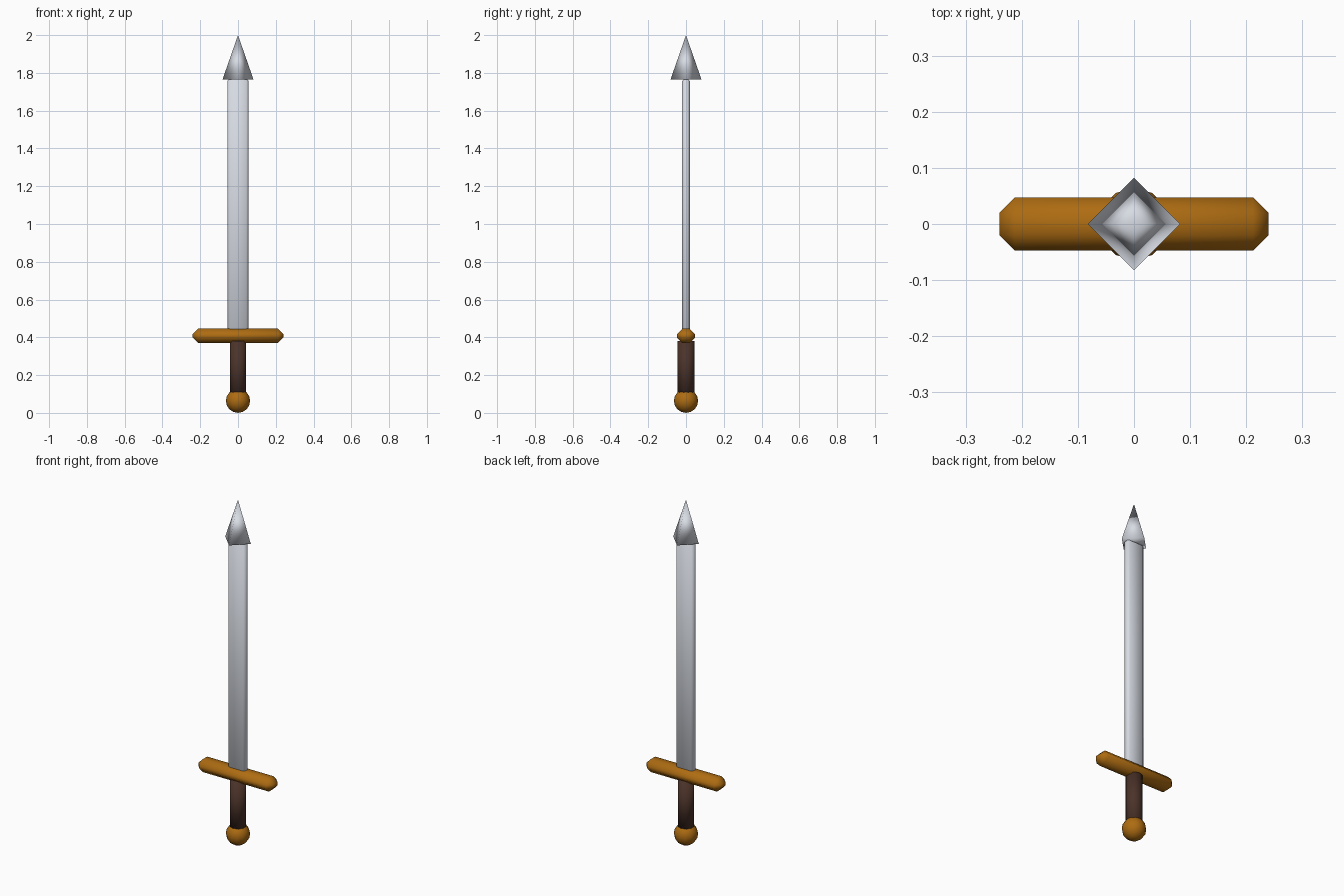
import bpy
import bmesh
from mathutils import Matrix

cube = bpy.data.objects.get("Cube")
if cube:
    bpy.data.objects.remove(cube, do_unlink=True)


def material(name, rgb):
    mat = bpy.data.materials.new(name)
    mat.use_nodes = True
    mat.diffuse_color = (*rgb, 1)
    mat.node_tree.nodes["Principled BSDF"].inputs["Base Color"].default_value = (*rgb, 1)
    return mat


steel = material("steel", (0.68, 0.71, 0.77))
gold = material("dark gold", (0.42, 0.15, 0.006))
leather = material("brown leather", (0.07, 0.032, 0.022))


def finish(name, bm, mat, z):
    """Turn a bmesh into a fully smooth object at height z."""
    bmesh.ops.recalc_face_normals(bm, faces=bm.faces)
    for face in bm.faces:
        face.smooth = True
    mesh = bpy.data.meshes.new(name)
    bm.to_mesh(mesh)
    bm.free()
    mesh.materials.append(mat)
    obj = bpy.data.objects.new(name, mesh)
    obj.location.z = z
    bpy.context.collection.objects.link(obj)
    return obj


def chamfered_box(name, size, chamfer, mat, z):
    bm = bmesh.new()
    bmesh.ops.create_cube(bm, size=1, matrix=Matrix.Diagonal((*size, 1)))
    bmesh.ops.bevel(bm, geom=bm.edges[:], offset=chamfer, segments=1,
                    affect='EDGES', profile=0.5)
    return finish(name, bm, mat, z)


def cone(name, sides, bottom, top, height, mat, z):
    bm = bmesh.new()
    bmesh.ops.create_cone(bm, cap_ends=True, segments=sides, radius1=bottom,
                          radius2=top, depth=height)
    bmesh.ops.remove_doubles(bm, verts=bm.verts, dist=0.0001)
    return finish(name, bm, mat, z)


# Blade and its pyramid point
chamfered_box("blade", (0.112, 0.04, 1.37), 0.012, steel, 1.085)
cone("blade_point", 4, 0.082, 0, 0.235, steel, 1.8825)

# Crossguard
chamfered_box("crossguard", (0.48, 0.095, 0.075), 0.028, gold, 0.408)

# Grip
cone("grip", 10, 0.045, 0.045, 0.29, leather, 0.235)

# Pommel
bm = bmesh.new()
bmesh.ops.create_uvsphere(bm, u_segments=12, v_segments=8, radius=0.064)
finish("pommel", bm, gold, 0.064)
